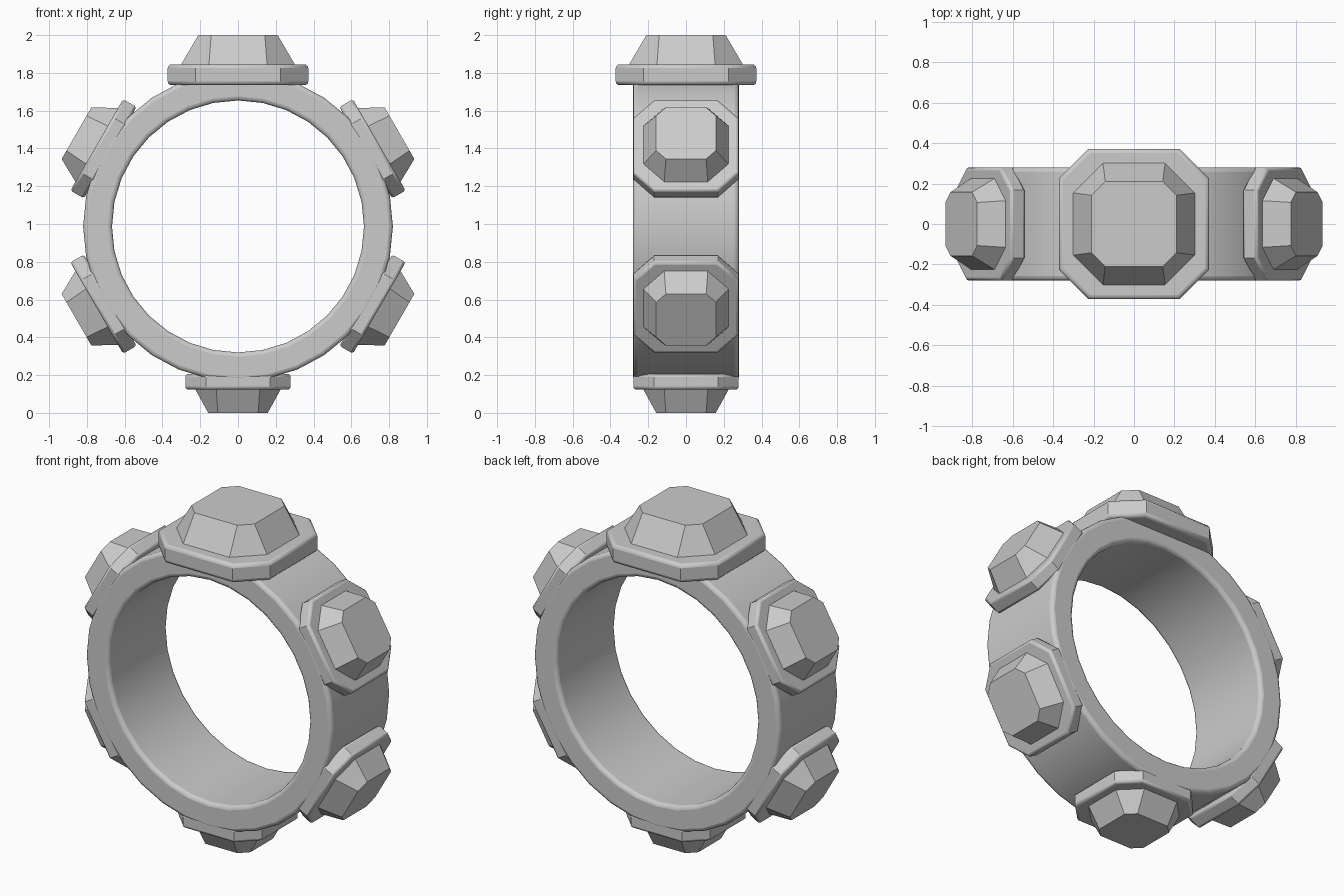
import bpy, bmesh
from math import radians, sin, cos, pi
from mathutils import Matrix

if "Cube" in bpy.data.objects:
    bpy.data.objects.remove(bpy.data.objects["Cube"])

CENTRE_Z = 0.987
SEGMENTS = 32


def make_object(name, bm, bevel=0.0):
    bmesh.ops.recalc_face_normals(bm, faces=bm.faces)
    mesh = bpy.data.meshes.new(name)
    bm.to_mesh(mesh)
    bm.free()
    obj = bpy.data.objects.new(name, mesh)
    bpy.context.collection.objects.link(obj)
    if bevel:
        mod = obj.modifiers.new("soft_edges", 'BEVEL')
        mod.width = bevel
        mod.segments = 3
        mod.limit_method = 'ANGLE'
        mod.angle_limit = radians(60)
    return obj


def smooth(obj, angle):
    bpy.ops.object.select_all(action='DESELECT')
    obj.select_set(True)
    bpy.context.view_layer.objects.active = obj
    bpy.ops.object.shade_smooth_by_angle(angle=radians(angle))


def octagon(half, flat, z):
    # square with cut corners
    return [(half, -flat, z), (half, flat, z), (flat, half, z), (-flat, half, z),
            (-half, flat, z), (-half, -flat, z), (-flat, -half, z), (flat, -half, z)]


def octagon_solid(name, lower, upper, matrix, bevel=0.0):
    bm = bmesh.new()
    a = [bm.verts.new(p) for p in octagon(*lower)]
    b = [bm.verts.new(p) for p in octagon(*upper)]
    bm.faces.new(a[::-1])
    bm.faces.new(b)
    for i in range(8):
        j = (i + 1) % 8
        bm.faces.new((a[i], a[j], b[j], b[i]))
    bm.transform(matrix)
    return make_object(name, bm, bevel)


# Band: rectangular profile swept around the y axis
bm = bmesh.new()
profile = [(0.667, -0.28), (0.82, -0.28), (0.82, 0.28), (0.667, 0.28)]
rings = []
for i in range(SEGMENTS):
    a = 2 * pi * i / SEGMENTS
    rings.append([bm.verts.new((r * sin(a), y, CENTRE_Z + r * cos(a))) for r, y in profile])
for i in range(SEGMENTS):
    p, q = rings[i], rings[(i + 1) % SEGMENTS]
    for k in range(4):
        m = (k + 1) % 4
        bm.faces.new((p[k], p[m], q[m], q[k]))
band = make_object("band", bm, 0.022)
smooth(band, 35)

# Six settings with cut stones, the top one larger
for i in range(6):
    s = 1.0 if i == 0 else 0.75
    base = 0.748 if i == 0 else 0.781
    place = (Matrix.Translation((0, 0, CENTRE_Z)) @ Matrix.Rotation(radians(60 * i), 4, 'Y')
             @ Matrix.Translation((0, 0, base)) @ Matrix.Scale(s, 4))
    setting = octagon_solid(f"setting_{i + 1}", (0.372, 0.225, 0), (0.372, 0.225, 0.11),
                            place, 0.02 * s)
    smooth(setting, 30)
    top = 0.265 if i == 0 else 0.275
    octagon_solid(f"stone_{i + 1}", (0.302, 0.154, 0.108), (0.21, 0.142, top), place)
